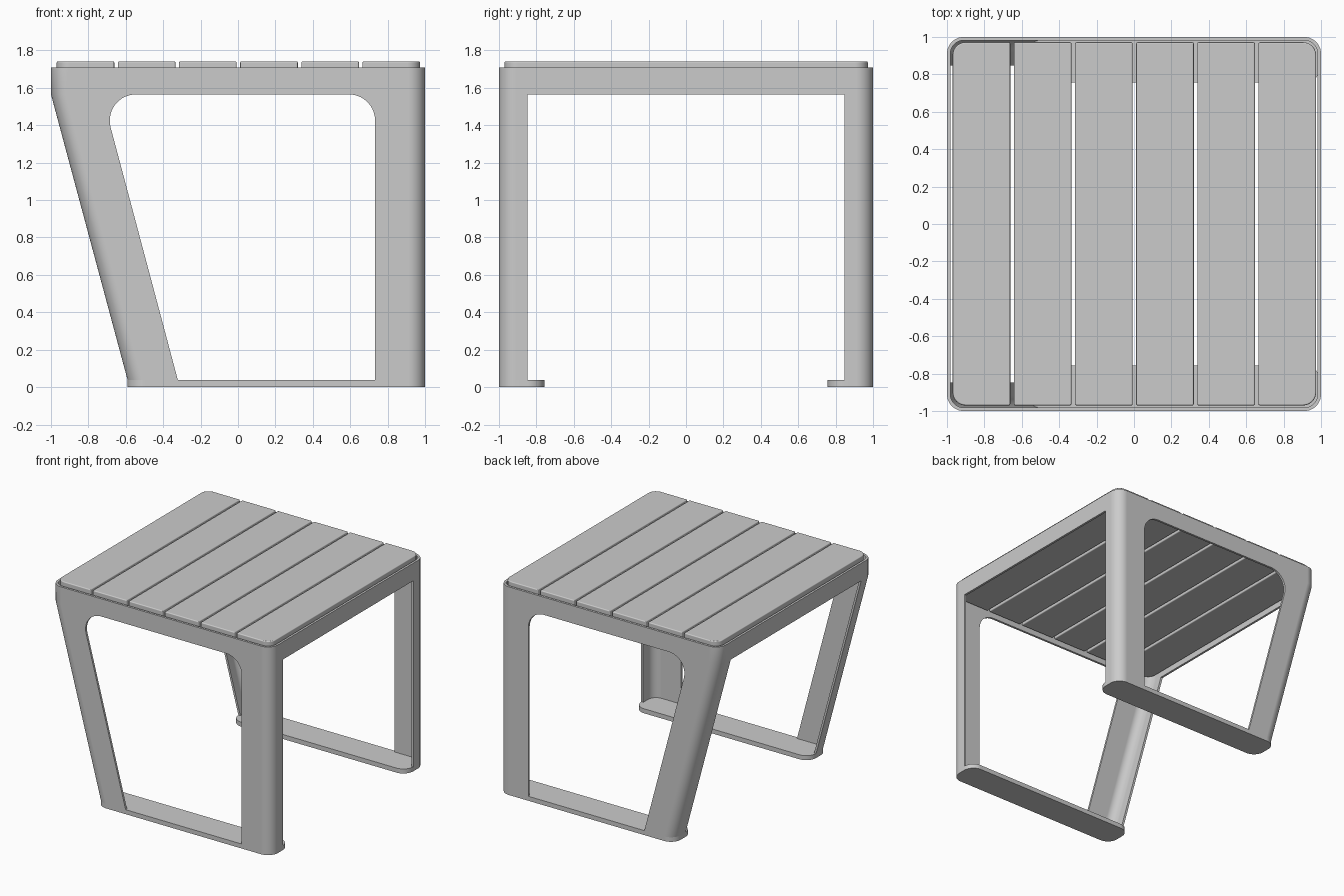
import bpy, bmesh, math
from mathutils import Vector

if "Cube" in bpy.data.objects:
    bpy.data.objects.remove(bpy.data.objects["Cube"], do_unlink=True)

grey = bpy.data.materials.new("light grey")
grey.use_nodes = True
grey.diffuse_color = (0.6, 0.6, 0.6, 1)
grey.node_tree.nodes["Principled BSDF"].inputs["Base Color"].default_value = (0.6, 0.6, 0.6, 1)

TOP, APRON = 1.71, 1.565      # frame top and underside of the apron
SHEET = 0.018                 # sheet thickness
FOOT = 0.037                  # foot plate thickness
LEAN = 0.41                   # how far the slanted legs run in at the foot


def fillet(corners, steps=10):
    """Round each (x, y, radius) corner of a polygon."""
    out = []
    n = len(corners)
    for i, (x, y, r) in enumerate(corners):
        p = Vector((x, y))
        if r == 0:
            out.append(p)
            continue
        a = (Vector(corners[i - 1][:2]) - p).normalized()
        b = (Vector(corners[(i + 1) % n][:2]) - p).normalized()
        half = a.angle(b) / 2
        centre = p + (a + b).normalized() * r / math.sin(half)
        start = p + a * r / math.tan(half) - centre
        end = p + b * r / math.tan(half) - centre
        turn = start.angle_signed(end)
        for s in range(steps + 1):
            t = -turn * s / steps
            c, d = math.cos(t), math.sin(t)
            out.append(centre + Vector((start.x * c - start.y * d, start.x * d + start.y * c)))
    return out


def rect(x0, x1, y0, y1, radii):
    a, b, c, d = radii
    return fillet([(x0, y0, a), (x1, y0, b), (x1, y1, c), (x0, y1, d)])


def finish(bm, name):
    bmesh.ops.recalc_face_normals(bm, faces=bm.faces)
    mesh = bpy.data.meshes.new(name)
    bm.to_mesh(mesh)
    bm.free()
    mesh.materials.append(grey)
    obj = bpy.data.objects.new(name, mesh)
    bpy.context.collection.objects.link(obj)
    return obj


def loft(name, rings):
    """Closed solid through equal-length rings of points."""
    bm = bmesh.new()
    loops = [[bm.verts.new(p) for p in ring] for ring in rings]
    n = len(loops[0])
    for lo, hi in zip(loops, loops[1:]):
        for i in range(n):
            j = (i + 1) % n
            bm.faces.new((lo[i], lo[j], hi[j], hi[i]))
    bm.faces.new(loops[0])
    bm.faces.new(loops[-1])
    return finish(bm, name)


def slab(name, outline, z0, z1):
    return loft(name, [[(p.x, p.y, z) for p in outline] for z in (z0, z1)])


def activate(obj):
    bpy.ops.object.select_all(action='DESELECT')
    obj.select_set(True)
    bpy.context.view_layer.objects.active = obj


def smooth(obj):
    """Smooth the rounded parts while the large faces stay flat."""
    activate(obj)
    bpy.ops.object.shade_smooth_by_angle(angle=math.radians(35))
    flat = obj.modifiers.new("flat faces", 'WEIGHTED_NORMAL')
    flat.keep_sharp = True
    flat.weight = 100


def cut(obj, cutter):
    cutter.hide_render = True
    mod = obj.modifiers.new("cut", 'BOOLEAN')
    mod.operation, mod.solver, mod.object = 'DIFFERENCE', 'EXACT', cutter
    activate(obj)
    bpy.ops.object.modifier_apply(modifier=mod.name)
    bpy.data.objects.remove(cutter, do_unlink=True)


def leaning_block(name, inset, z0, z1):
    """Rounded square column whose -x side leans inward below the apron."""
    h = 1 - inset
    outline = rect(-h, h, -h, h, [0.09 - inset] * 4)
    rings = []
    for z in (z0, APRON, z1):
        shift = LEAN * max(0, APRON - z) / (APRON - FOOT)
        rings.append([(p.x + (shift if p.x < 0 else 0), p.y, z) for p in outline])
    return loft(name, rings)


# Bent sheet frame: hollow column with front/back and side openings
frame = leaning_block("frame", 0, FOOT, TOP)
cut(frame, leaning_block("hollow", SHEET, -0.1, TOP + 0.1))
window = fillet([(-0.285, -0.1, 0), (0.733, -0.1, 0), (0.733, APRON, 0.14), (-0.728, APRON, 0.14)])
cut(frame, loft("window", [[(p.x, y, p.y) for p in window] for y in (-1.2, 1.2)]))
cut(frame, slab("side_opening", rect(-1.2, 1.2, -0.847, 0.847, [0] * 4), -0.1, APRON))
smooth(frame)

# Foot plates joining the two legs on each side
for side, name in ((-1, "front_foot"), (1, "back_foot")):
    y0, y1 = sorted((side, side * 0.757))
    foot = slab(name, rect(-0.59, 1, y0, y1, [0.09] * 4), 0, FOOT)
    smooth(foot)

# Six deep seat slats; the outer two have rounded outside corners
PITCH, WIDTH, R = 0.327, 0.308, 0.07
for i in range(6):
    x = (i - 2.5) * PITCH + 0.002
    left, right = (R if i == 0 else 0), (R if i == 5 else 0)
    outline = rect(x - WIDTH / 2, x + WIDTH / 2, -0.97, 0.972, [left, right, right, left])
    slat = slab(f"slat_{i + 1}", outline, 1.598, 1.742)
    bevel = slat.modifiers.new("soft edges", 'BEVEL')
    bevel.width, bevel.segments = 0.008, 3
    bevel.limit_method, bevel.angle_limit = 'ANGLE', math.radians(40)
    activate(slat)
    bpy.ops.object.modifier_apply(modifier=bevel.name)
    smooth(slat)
